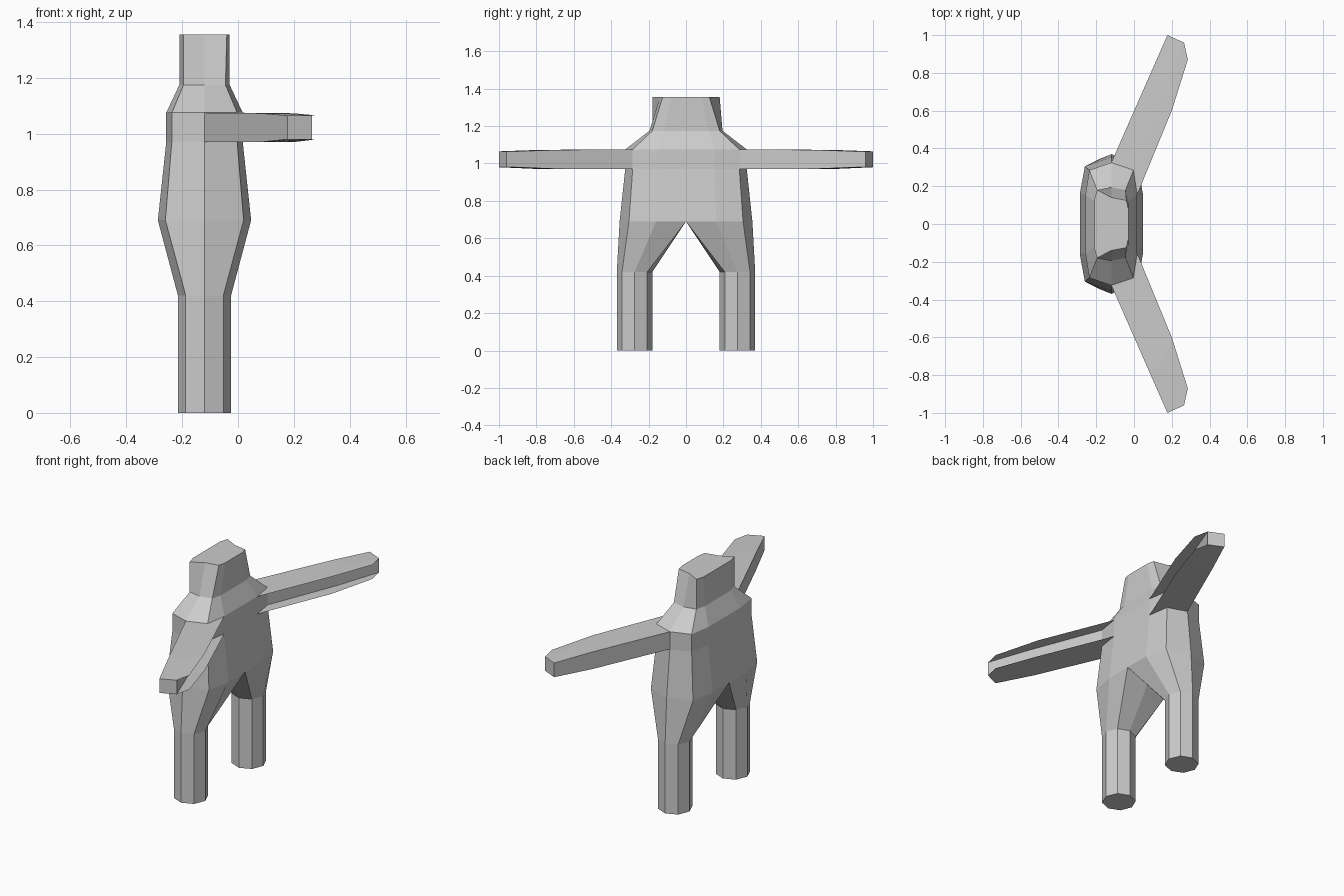
import bpy, bmesh, math

cube = bpy.data.objects.get("Cube")
if cube:
    bpy.data.objects.remove(cube, do_unlink=True)

grey = bpy.data.materials.new("plain grey")
grey.use_nodes = True
grey.diffuse_color = (0.6, 0.6, 0.6, 1)
grey.node_tree.nodes["Principled BSDF"].inputs["Base Color"].default_value = (0.6, 0.6, 0.6, 1)

MID = -0.12          # body axis in x
HIP, ARM_LOW, ARM_TOP = 0.69, 0.97, 1.075


def finish(name, bm, recalc=True):
    """Turn a bmesh into a flat shaded grey object."""
    bmesh.ops.remove_doubles(bm, verts=bm.verts, dist=0.0001)
    if recalc:
        bmesh.ops.recalc_face_normals(bm, faces=bm.faces)
    mesh = bpy.data.meshes.new(name)
    bm.to_mesh(mesh)
    bm.free()
    mesh.materials.append(grey)
    obj = bpy.data.objects.new(name, mesh)
    bpy.context.collection.objects.link(obj)
    return obj


def loft(bm, rings, cap_start=False, cap_end=False):
    """Join closed rings of equal length with quads."""
    loops = [[bm.verts.new(p) for p in ring] for ring in rings]
    for low, high in zip(loops, loops[1:]):
        for i in range(len(low)):
            j = (i + 1) % len(low)
            bm.faces.new((low[i], low[j], high[j], high[i]))
    if cap_start:
        bm.faces.new(loops[0][::-1])
    if cap_end:
        bm.faces.new(loops[-1])


def half_ring(flat_x, flat_y, corner_x, corner_y, end_y):
    """Five outline points from the +x side round the +y end to the -x side."""
    return [(MID + flat_x, flat_y), (MID + corner_x, corner_y), (MID, end_y),
            (MID - corner_x, corner_y), (MID - flat_x, flat_y)]


def full_ring(half, z):
    return [(x, y, z) for x, y in half] + [(x, -y, z) for x, y in reversed(half)]


# Torso, shoulders and neck
hip = half_ring(0.167, 0.16, 0.14, 0.305, 0.355)
chest = half_ring(0.137, 0.155, 0.117, 0.285, 0.325)
neck = half_ring(0.09, 0.12, 0.075, 0.18, 0.195)
crown = [(-0.03, 0.08), (-0.04, 0.125), (MID, 0.14), (-0.195, 0.18), (-0.21, 0.13)]
bm = bmesh.new()
loft(bm, [full_ring(hip, HIP), full_ring(chest, ARM_LOW), full_ring(chest, ARM_TOP),
          full_ring(neck, 1.175), full_ring(crown, 1.355)], cap_end=True)
finish("torso", bm)

for side, name in ((1, "back"), (-1, "front")):
    # Eight sided leg that widens into the hip
    octagon = [(MID + 0.095 * math.cos(a * math.pi / 4),
                side * (0.275 + 0.095 * math.sin(a * math.pi / 4))) for a in range(8)]
    hip_loop = [(x, side * y) for x, y in hip] + [(MID - 0.167, 0), (MID, 0), (MID + 0.167, 0)]
    bm = bmesh.new()
    loft(bm, [[(x, y, 0) for x, y in octagon], [(x, y, 0.42) for x, y in octagon],
              [(x, y, HIP) for x, y in hip_loop]], cap_start=True)
    finish(name + "_leg", bm)

    # Swept arm: a closed bar with thin open flanges above and below
    stations = [
        (chest[2], chest[1], chest[0], ARM_LOW, ARM_TOP),
        ((0.08, 0.78), (0.165, 0.71), (0.2, 0.6), 0.97, 1.073),
        ((0.177, 1.0), (0.265, 0.96), (0.285, 0.87), 0.98, 1.065),
    ]
    bar = [[(p[0], side * p[1], z) for p, z in
            ((back, low), (mid, low), (mid, top), (back, top))]
           for back, mid, edge, low, top in stations]
    bm = bmesh.new()
    loft(bm, bar, cap_end=True)
    finish(name + "_arm", bm)

    for level, label in ((3, "lower"), (4, "upper")):
        bm = bmesh.new()
        rows = [[bm.verts.new((s[k][0], side * s[k][1], s[level])) for k in (1, 2)]
                for s in stations]
        for a, b in zip(rows, rows[1:]):
            bm.faces.new((a[0], a[1], b[1], b[0]))
        bm.normal_update()
        outward = 1 if level == 4 else -1
        for face in bm.faces:
            if face.normal.z * outward < 0:
                face.normal_flip()
        finish(name + "_arm_" + label + "_flange", bm, recalc=False)
